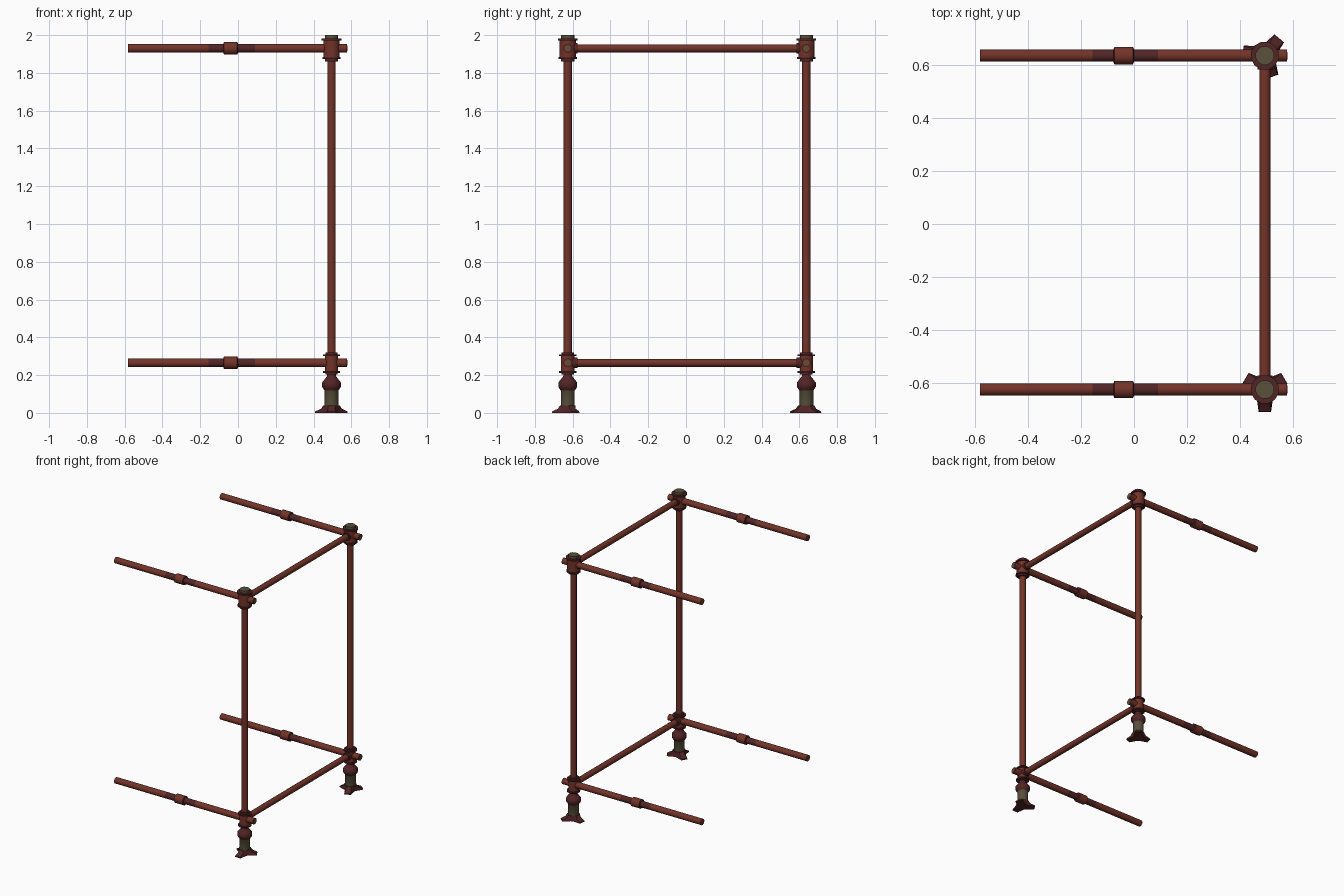
import bpy, bmesh, math
from mathutils import Vector, Matrix

if "Cube" in bpy.data.objects:
    bpy.data.objects.remove(bpy.data.objects["Cube"])


def mat(name, rgb):
    m = bpy.data.materials.new(name)
    m.diffuse_color = (*rgb, 1)
    m.use_nodes = True
    m.node_tree.nodes["Principled BSDF"].inputs["Base Color"].default_value = m.diffuse_color
    return m


RED = mat("rust_red", (0.17, 0.034, 0.022))
DARK = mat("dark_maroon", (0.085, 0.018, 0.019))
OLIVE = mat("olive_metal", (0.10, 0.083, 0.045))


def lathe(name, profile, origin, axis, mats, sides=12):
    """Capped solid of revolution; profile rows are (distance, radius, material of band above)."""
    bm = bmesh.new()
    rot = Vector((0, 0, 1)).rotation_difference(Vector(axis)).to_matrix().to_4x4()
    tf = Matrix.Translation(origin) @ rot
    rings = []
    for h, r, _ in profile:
        rings.append([bm.verts.new(tf @ Vector((r * math.cos(a), r * math.sin(a), h)))
                      for a in (2 * math.pi * (i + 0.5) / sides for i in range(sides))])
    for k in range(len(rings) - 1):
        for i in range(sides):
            j = (i + 1) % sides
            f = bm.faces.new((rings[k][i], rings[k][j], rings[k + 1][j], rings[k + 1][i]))
            f.material_index = profile[k][2]
    bm.faces.new(rings[0][::-1]).material_index = profile[0][2]
    bm.faces.new(rings[-1]).material_index = profile[-1][2]
    return finish(name, bm, mats)


def finish(name, bm, mats):
    bmesh.ops.recalc_face_normals(bm, faces=bm.faces)
    me = bpy.data.meshes.new(name)
    bm.to_mesh(me)
    bm.free()
    for m in mats:
        me.materials.append(m)
    ob = bpy.data.objects.new(name, me)
    bpy.context.collection.objects.link(ob)
    bpy.context.view_layer.objects.active = ob
    ob.select_set(True)
    bpy.ops.object.shade_smooth_by_angle(angle=math.radians(40))
    ob.select_set(False)
    return ob


def tripod_foot(name, x, y, turn):
    """Three-pronged flared base plate."""
    bm = bmesh.new()
    rings = []
    for z, tip, valley, half in ((0, 0.088, 0.042, 0.27), (0.008, 0.086, 0.042, 0.25),
                                 (0.022, 0.055, 0.042, 0.35), (0.04, 0.044, 0.042, 0.4)):
        ring = []
        for k in range(3):
            c = math.radians(turn + 120 * k)
            for da, r in ((-half, tip), (half, tip), (math.pi / 3 - 0.2, valley),
                          (math.pi / 3 + 0.2, valley)):
                ring.append(bm.verts.new((x + r * math.cos(c + da), y + r * math.sin(c + da), z)))
        rings.append(ring)
    n = len(rings[0])
    for a, b in zip(rings, rings[1:]):
        for i in range(n):
            bm.faces.new((a[i], a[(i + 1) % n], b[(i + 1) % n], b[i]))
    bm.faces.new(rings[0][::-1])
    bm.faces.new(rings[-1])
    return finish(name, bm, [DARK])


PX, YF, YB = 0.495, -0.626, 0.637
LOW, HIGH = 0.265, 1.93
MATS = [RED, DARK, OLIVE]

for side, y, turn in (("front", YF, 30), ("back", YB, 50)):
    # upright post
    lathe(side + "_post", [(0.16, 0.0225, 0), (1.97, 0.0225, 0)], (PX, y, 0), (0, 0, 1), MATS)
    # foot: base plate, olive sleeve, collar and tapered neck
    tripod_foot(side + "_foot", PX, y, turn)
    lathe(side + "_foot_sleeve",
          [(0.02, 0.038, 2), (0.118, 0.038, 1), (0.125, 0.043, 1), (0.138, 0.052, 1),
           (0.16, 0.052, 1), (0.175, 0.04, 1), (0.195, 0.024, 1), (0.21, 0.024, 1)],
          (PX, y, 0), (0, 0, 1), MATS)
    # lower joint hub with rims
    lathe(side + "_lower_joint",
          [(0.203, 0.034, 1), (0.212, 0.034, 1), (0.212, 0.047, 1), (0.221, 0.047, 1),
           (0.221, 0.036, 0), (0.300, 0.036, 1), (0.300, 0.047, 1), (0.309, 0.047, 1),
           (0.309, 0.034, 1), (0.32, 0.034, 1)], (PX, y, 0), (0, 0, 1), MATS)
    # upper joint hub with rims and olive cap
    lathe(side + "_upper_joint",
          [(1.860, 0.036, 1), (1.873, 0.036, 1), (1.873, 0.050, 1), (1.883, 0.050, 1),
           (1.883, 0.044, 0), (1.972, 0.044, 1), (1.972, 0.054, 1), (1.983, 0.054, 1),
           (1.983, 0.036, 2), (2.0, 0.036, 2)], (PX, y, 0), (0, 0, 1), MATS)
    for level, z in (("lower", LOW), ("upper", HIGH)):
        tag = side + "_" + level
        # long rail passing through the joint, dark around the coupler
        lathe(tag + "_rail",
              [(-0.583, 0.0235, 0), (-0.157, 0.0235, 1), (0.09, 0.0235, 0), (0.578, 0.0235, 0)],
              (0, y, z), (1, 0, 0), MATS)
        lathe(tag + "_rail_plug", [(0.57, 0.015, 2), (0.580, 0.015, 2)], (0, y, z), (1, 0, 0), MATS)
        lathe(tag + "_coupler",
              [(-0.078, 0.025, 1), (-0.074, 0.034, 0), (-0.004, 0.034, 1), (0.0, 0.025, 1)],
              (0, y, z), (1, 0, 0), MATS)
        # short socket on the joint facing the cross bar
        s = 1 if y < 0 else -1
        lathe(tag + "_socket", [(0, 0.029, 1), (0.052, 0.029, 1)], (PX, y, z), (0, s, 0), MATS)

# cross bars between the two posts
for level, z in (("lower", LOW), ("upper", HIGH)):
    lathe(level + "_cross_bar", [(YF, 0.0215, 0), (YB, 0.0215, 0)], (PX, 0, z), (0, 1, 0), MATS)
